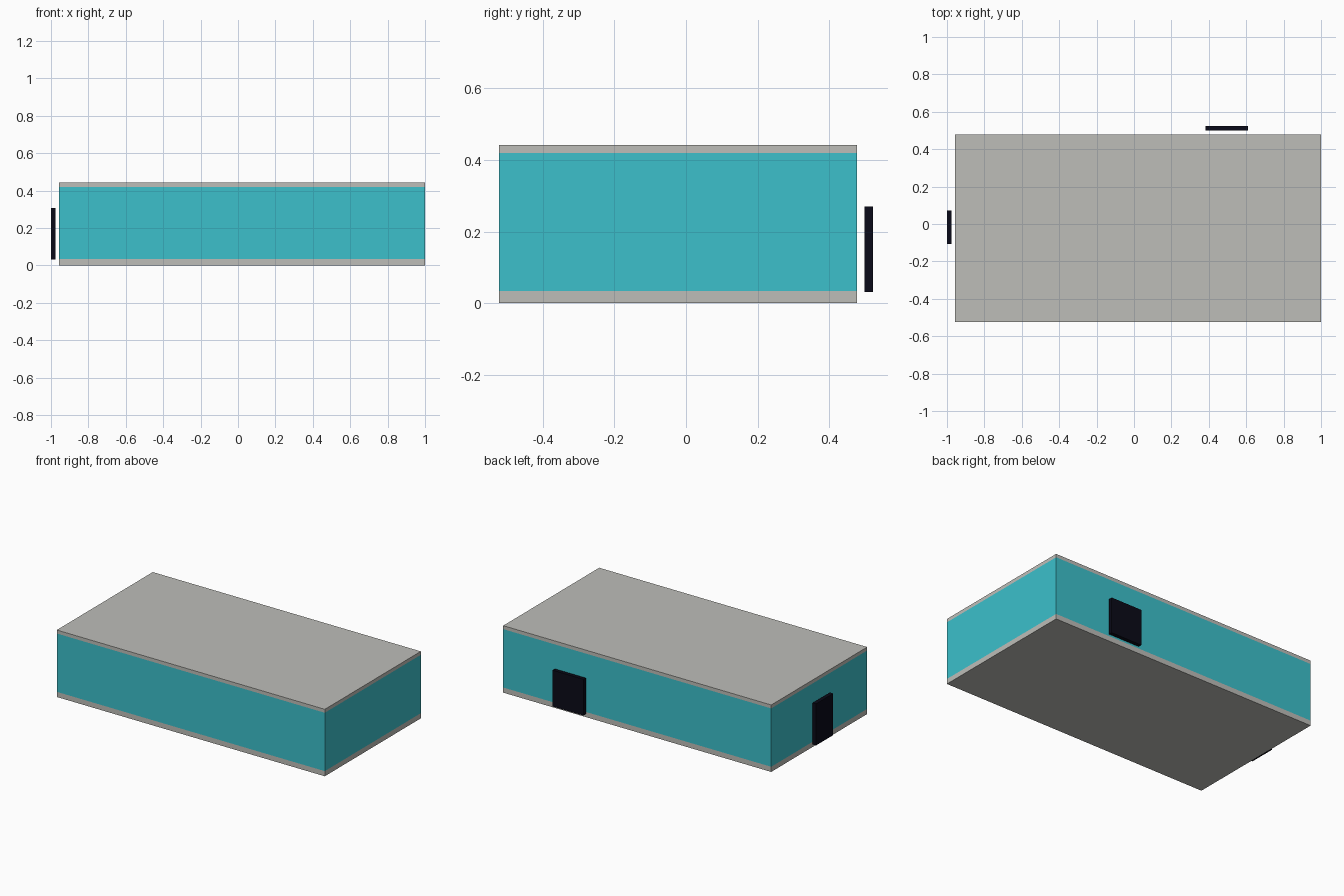
import bpy
import bmesh
from mathutils import Vector

cube = bpy.data.objects.get("Cube")
if cube:
    bpy.data.objects.remove(cube, do_unlink=True)


def make_material(name, rgb, roughness=0.8):
    mat = bpy.data.materials.new(name)
    mat.use_nodes = True
    color = (*rgb, 1.0)
    mat.diffuse_color = color
    bsdf = mat.node_tree.nodes["Principled BSDF"]
    bsdf.inputs["Base Color"].default_value = color
    bsdf.inputs["Roughness"].default_value = roughness
    return mat


def box(name, low, high, mat, capped=True):
    """Axis-aligned box between two corners; uncapped leaves only the sides."""
    low, high = Vector(low), Vector(high)
    size, centre = high - low, (low + high) / 2
    bm = bmesh.new()
    bmesh.ops.create_cube(bm, size=1)
    if not capped:
        caps = [f for f in bm.faces if abs(f.normal.z) > 0.5]
        bmesh.ops.delete(bm, geom=caps, context="FACES_ONLY")
    bmesh.ops.scale(bm, vec=size, verts=bm.verts)
    mesh = bpy.data.meshes.new(name)
    bm.to_mesh(mesh)
    bm.free()
    mesh.materials.append(mat)
    obj = bpy.data.objects.new(name, mesh)
    obj.location = centre
    bpy.context.collection.objects.link(obj)
    return obj


concrete = make_material("light grey concrete", (0.515, 0.515, 0.485))
teal = make_material("teal wall", (0.045, 0.527, 0.597))
dark = make_material("dark navy door", (0.003, 0.003, 0.009))

# Footprint and heights of the building
left, right, front, back = -0.957, 1.0, -0.523, 0.478
floor_top, wall_top, roof_top = 0.034, 0.419, 0.442

# Stacked floor, walls and roof, all flush on the outside
box("floor_slab", (left, front, 0), (right, back, floor_top), concrete)
box("walls", (left, front, floor_top), (right, back, wall_top), teal, capped=False)
box("roof_slab", (left, front, wall_top), (right, back, roof_top), concrete)

# Door panels standing just off the back and side walls
box("back_door", (0.382, 0.499, 0.031), (0.61, 0.523, 0.27), dark)
box("side_door", (-1.0, -0.107, 0.031), (-0.976, 0.072, 0.306), dark)
